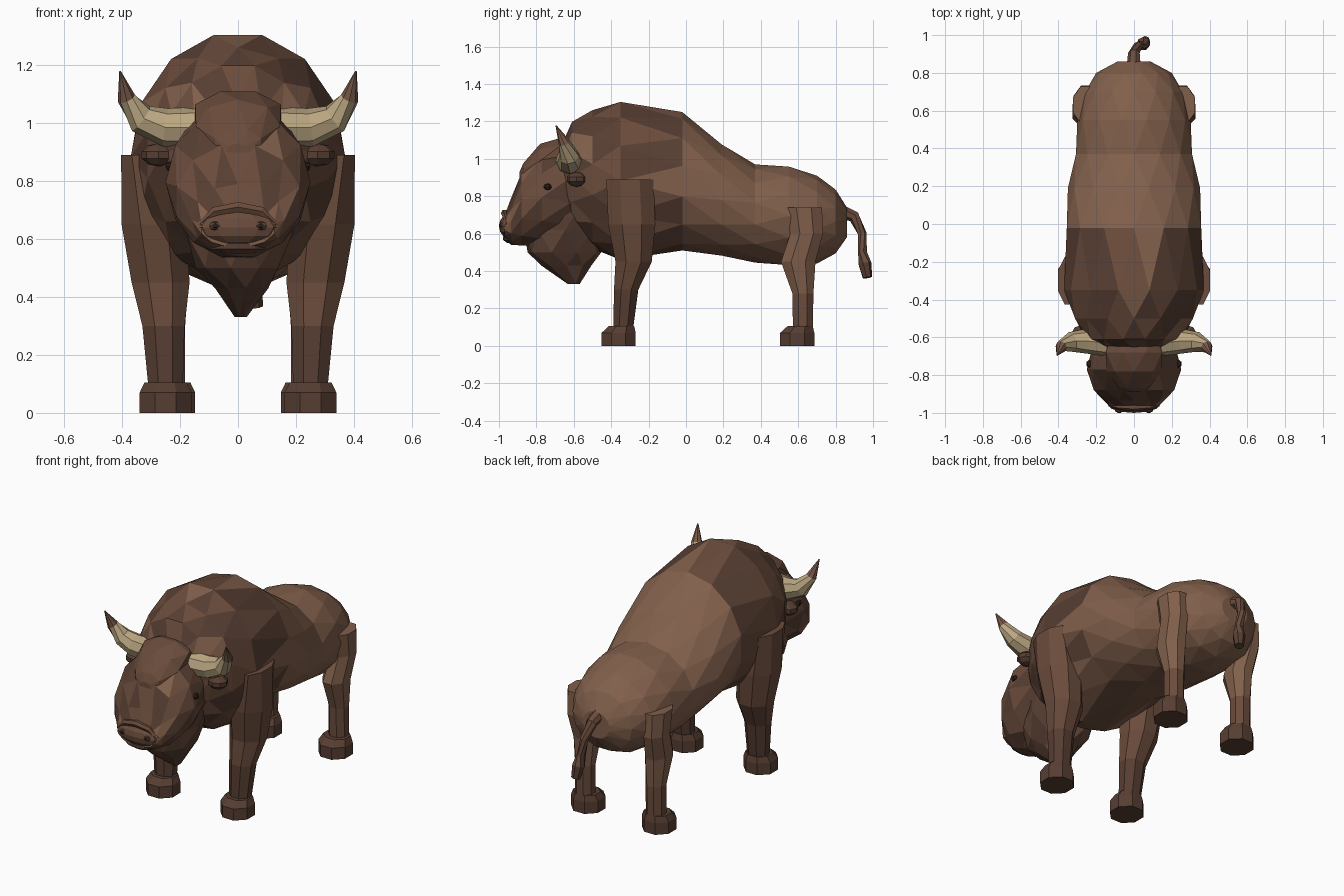
import bpy, bmesh, math, random
from mathutils import Vector

random.seed(4)
if "Cube" in bpy.data.objects:
    bpy.data.objects.remove(bpy.data.objects["Cube"])


def material(name, rgb):
    m = bpy.data.materials.new(name)
    m.use_nodes = True
    m.diffuse_color = (*rgb, 1)
    m.node_tree.nodes["Principled BSDF"].inputs["Base Color"].default_value = (*rgb, 1)
    return m


MATS = [material("rump_brown", (.22, .115, .07)),
        material("coat_brown", (.145, .072, .045)),
        material("mane_brown", (.095, .048, .032)),
        material("horn_tan", (.49, .38, .22)),
        material("horn_tip_brown", (.19, .10, .065)),
        material("eye_black", (.025, .014, .01))]
RUMP, COAT, MANE, HORN, TIP, BLACK = range(6)


def finish(name, bm, rule):
    """Close, colour by rule(face centre) and link the mesh."""
    bmesh.ops.recalc_face_normals(bm, faces=bm.faces)
    for f in bm.faces:
        f.material_index = rule(f.calc_center_median()) if callable(rule) else rule
    me = bpy.data.meshes.new(name)
    bm.to_mesh(me)
    bm.free()
    for m in MATS:
        me.materials.append(m)
    ob = bpy.data.objects.new(name, me)
    bpy.context.collection.objects.link(ob)
    return ob


def loft(name, rings, rule, stagger=False):
    """Skin a list of point rings; staggered rings join in a zigzag of triangles."""
    bm = bmesh.new()
    vs = [[bm.verts.new(p) for p in r] for r in rings]
    n = len(vs[0])
    for k, (a, b) in enumerate(zip(vs, vs[1:])):
        for i in range(n):
            j = (i + 1) % n
            if not stagger:
                bm.faces.new((a[i], a[j], b[j], b[i]))
            elif k % 2 == 0:
                bm.faces.new((a[i], a[j], b[i]))
                bm.faces.new((b[i], a[j], b[j]))
            else:
                bm.faces.new((a[i], b[j], b[i]))
                bm.faces.new((a[i], a[j], b[j]))
    bm.faces.new(vs[0])
    bm.faces.new(vs[-1])
    return finish(name, bm, rule)


def sections(table, n):
    """Rings across y from rows of (y, top, bottom, half width), every other one turned half a step."""
    rings = []
    for k, (y, top, bottom, w) in enumerate(table):
        c, h = (top + bottom) / 2, (top - bottom) / 2
        turns = [math.tau * (i + k % 2 / 2) / n for i in range(n)]
        rings.append([(w * math.sin(t), y, c + h * math.cos(t)) for t in turns])
    return rings


def column(name, table, rule, side=1, n=8, stagger=False):
    """Upright form from rows of (z, x, x radius, y, y radius)."""
    rings = []
    for k, (z, x, rx, y, ry) in enumerate(table):
        turns = [math.tau * (i + .5 + (k % 2 / 2 if stagger else 0)) / n for i in range(n)]
        rings.append([(side * (x + rx * 1.05 * math.cos(t)), y + ry * 1.05 * math.sin(t), z) for t in turns])
    return loft(name, rings, rule, stagger)


def tube(name, path, rule, side=1, n=7):
    """Tapered tube along rows of (x, y, z, radius)."""
    pts = [Vector((side * p[0], p[1], p[2])) for p in path]
    rings = []
    for i, p in enumerate(pts):
        d = pts[min(i + 1, len(pts) - 1)] - pts[max(i - 1, 0)]
        q = d.to_track_quat('Z', 'Y')
        rings.append([p + q @ Vector((math.cos(t), math.sin(t), 0)) * path[i][3]
                      for t in (math.tau * j / n for j in range(n))])
    return loft(name, rings, rule)


def blob(name, centre, radii, rule, u=8, v=5):
    bm = bmesh.new()
    bmesh.ops.create_uvsphere(bm, u_segments=u, v_segments=v, radius=1)
    for p in bm.verts:
        p.co = Vector(a * r + c for a, r, c in zip(p.co, radii, centre))
    return finish(name, bm, rule)


def shaggy(c):
    return random.choice((COAT, COAT, MANE, MANE, COAT, RUMP))


# Body: tall shaggy hump sloping to a smooth rump
body_rows = [(-.67, 1.06, .66, .19), (-.61, 1.205, .6, .255), (-.5, 1.26, .52, .32),
             (-.35, 1.315, .45, .37), (-.02, 1.25, .51, .365), (.19, 1.085, .475, .35),
             (.37, .97, .445, .315), (.55, .965, .425, .3), (.7, .91, .44, .265),
             (.8, .84, .49, .2), (.86, .74, .58, .09)]
loft("body", sections(body_rows, 14), lambda c: RUMP if c.y > -.02 else shaggy(c), True)

# Head, forehead tuft and beard
head_rows = [(-.48, 1.04, .62, .19), (-.62, 1.09, .57, .22), (-.77, 1.05, .54, .25),
             (-.88, .93, .53, .22), (-.935, .79, .54, .16), (-.97, .7, .57, .13)]
loft("head", sections(head_rows, 12), shaggy, True)
tuft_rows = [(-.6, 1.1, .98, .13), (-.68, 1.115, .95, .16), (-.78, 1.08, .9, .145),
             (-.87, .98, .87, .085), (-.89, .93, .87, .04)]
loft("forehead_tuft", sections(tuft_rows, 8), COAT, True)
column("beard", [(.33, .01, .02, -.6, .03), (.43, .01, .09, -.64, .13), (.5, 0, .14, -.65, .19),
                 (.62, 0, .18, -.645, .215), (.8, 0, .19, -.6, .18)],
       lambda c: random.choice((MANE, MANE, COAT)), 1, 9, True)

# Muzzle
blob("nose", (0, -.955, .64), (.14, .045, .06), COAT, 12, 6)
blob("lower_lip", (0, -.925, .575), (.105, .055, .03), MANE, 10, 5)
tube("lip_ridge", [(.13, -.955, .65, .012), (.08, -.965, .695, .018), (0, -.97, .71, .02),
                   (-.08, -.965, .695, .018), (-.13, -.955, .65, .012)], COAT, 1, 6)

front_leg_rows = [(.89, .34, .065, -.3, .13), (.65, .29, .115, -.29, .13), (.45, .267, .103, -.28, .1),
                  (.3, .257, .075, -.32, .067), (.1, .25, .062, -.335, .055)]
hind_leg_rows = [(.74, .255, .07, .63, .1), (.6, .255, .065, .645, .09), (.45, .24, .07, .6, .095),
                 (.28, .237, .055, .625, .058), (.1, .237, .055, .625, .055)]
horn_path = [(.14, -.63, .985, .07), (.25, -.62, .985, .066), (.335, -.625, 1.015, .053),
             (.385, -.65, 1.085, .032), (.407, -.695, 1.178, .003)]

for side, tag in ((1, "left"), (-1, "right")):
    # Legs and hooves
    column("front_leg_" + tag, front_leg_rows, lambda c: COAT if c.z > .3 else MANE, side)
    column("hind_leg_" + tag, hind_leg_rows, lambda c: RUMP if c.z > .3 else COAT, side)
    for part, x, y in (("front", .25, -.36), ("hind", .237, .595)):
        column(part + "_hoof_" + tag, [(0, x, .092, y, .094), (.07, x, .092, y, .094),
                                       (.105, x, .075, y + .015, .07)], MANE, side)
    # Horns, ears, eyes and nostrils
    tube("horn_" + tag, horn_path, lambda c: TIP if c.z > 1.1 else HORN, side, 8)
    blob("ear_" + tag, (side * .275, -.585, .89), (.06, .055, .04), MANE)
    blob("eye_" + tag, (side * .235, -.74, .85), (.018, .022, .018), BLACK, 6, 4)
    blob("nostril_" + tag, (side * .078, -.985, .645), (.026, .014, .016), MANE, 6, 4)
    blob("nostril_hole_" + tag, (side * .078, -.996, .645), (.014, .005, .008), BLACK, 6, 4)

# Tail with a tuft at its tip
tube("tail", [(0, .82, .72, .04), (0, .9, .69, .032), (.02, .942, .6, .024), (.04, .945, .5, .025),
              (.05, .955, .44, .036), (.06, .97, .365, .026)],
     lambda c: COAT if c.z > .47 else MANE)
